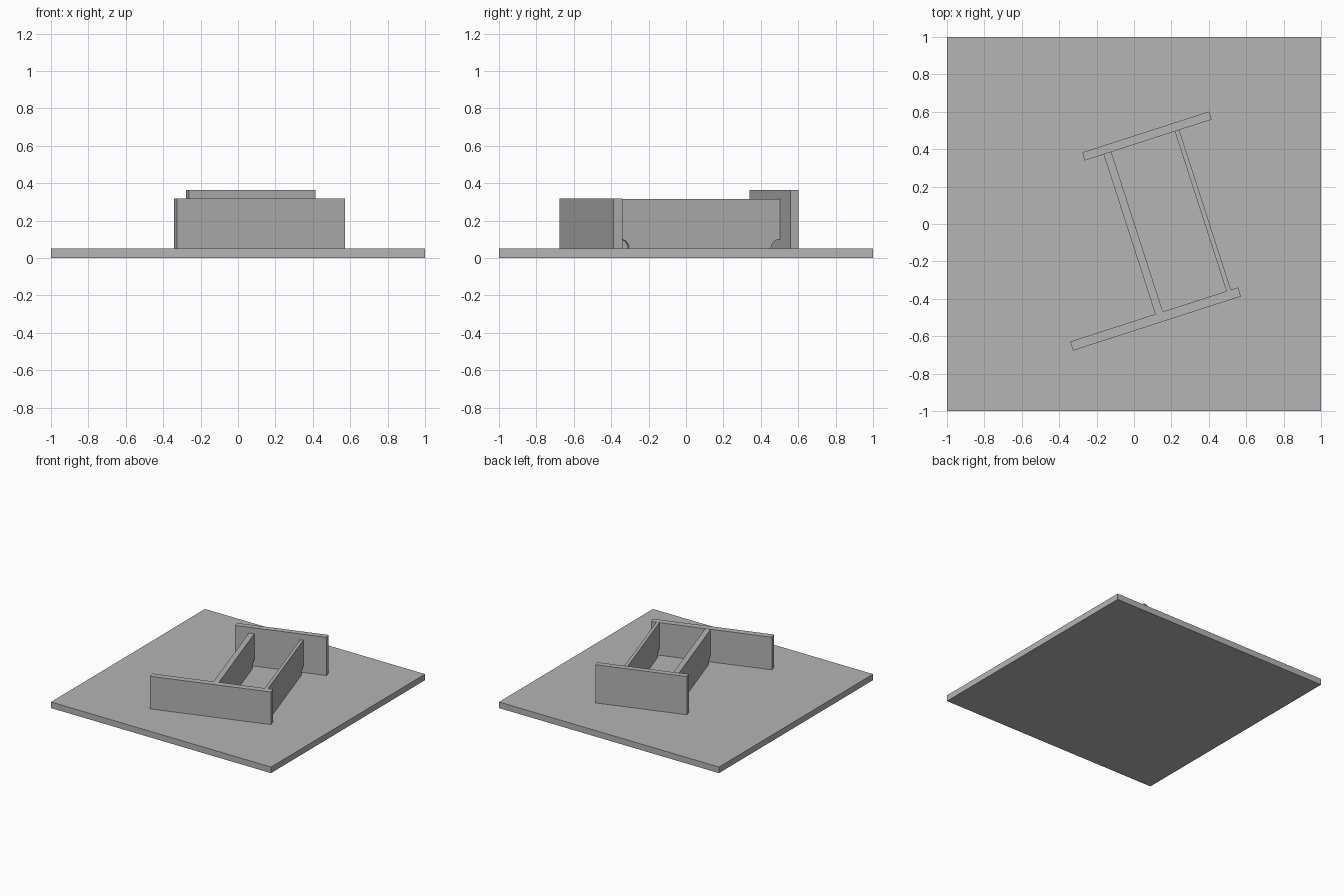
import bpy, bmesh
from math import sin, cos, pi, radians
from mathutils import Matrix

if "Cube" in bpy.data.objects:
    bpy.data.objects.remove(bpy.data.objects["Cube"])

grey = bpy.data.materials.new("steel_grey")
grey.use_nodes = True
colour = (0.46, 0.46, 0.46, 1)
grey.diffuse_color = colour
grey.node_tree.nodes["Principled BSDF"].inputs["Base Color"].default_value = colour

TURN = Matrix.Rotation(radians(17.9), 4, "Z")
FLOOR = 0.05
INNER_FRONT, INNER_BACK = -0.4935, 0.404


def plate(name, outline, x0, x1, turn=TURN):
    """Extrude a (y, z) outline from x0 to x1, then turn it about z."""
    bm = bmesh.new()
    face = bm.faces.new([bm.verts.new((x0, y, z)) for y, z in outline])
    ext = bmesh.ops.extrude_face_region(bm, geom=[face])
    moved = [v for v in ext["geom"] if isinstance(v, bmesh.types.BMVert)]
    bmesh.ops.translate(bm, verts=moved, vec=(x1 - x0, 0, 0))
    bmesh.ops.recalc_face_normals(bm, faces=bm.faces)
    bm.transform(turn)
    mesh = bpy.data.meshes.new(name)
    bm.to_mesh(mesh)
    bm.free()
    mesh.materials.append(grey)
    obj = bpy.data.objects.new(name, mesh)
    bpy.context.collection.objects.link(obj)
    return obj


def rectangle(y0, y1, z0, z1):
    return [(y0, z0), (y1, z0), (y1, z1), (y0, z1)]


def coped(y0, y1, z0, z1, r=0.05, steps=10):
    """Rectangle with quarter-round cutouts at both lower corners."""
    arc = [i * pi / 2 / steps for i in range(steps + 1)]
    front = [(y0 + r * sin(a), z0 + r * cos(a)) for a in arc]
    back = [(y1 - r * cos(a), z0 + r * sin(a)) for a in arc]
    return front + back + [(y1, z1), (y0, z1)]


# Square base
plate("base_plate", rectangle(-1, 1, 0, FLOOR), -1, 1, Matrix.Identity(4))

# Cross walls at each end
plate("front_wall", rectangle(-0.544, INNER_FRONT, FLOOR, 0.318), -0.518, 0.425)
plate("back_wall", rectangle(INNER_BACK, 0.449, FLOOR, 0.364), -0.146, 0.567)

# Long walls between them, the left one thinner
for name, x0, x1 in (("right_web", -0.040, 0.003), ("left_web", 0.360, 0.385)):
    plate(name, coped(INNER_FRONT, INNER_BACK, FLOOR, 0.316), x0, x1)
